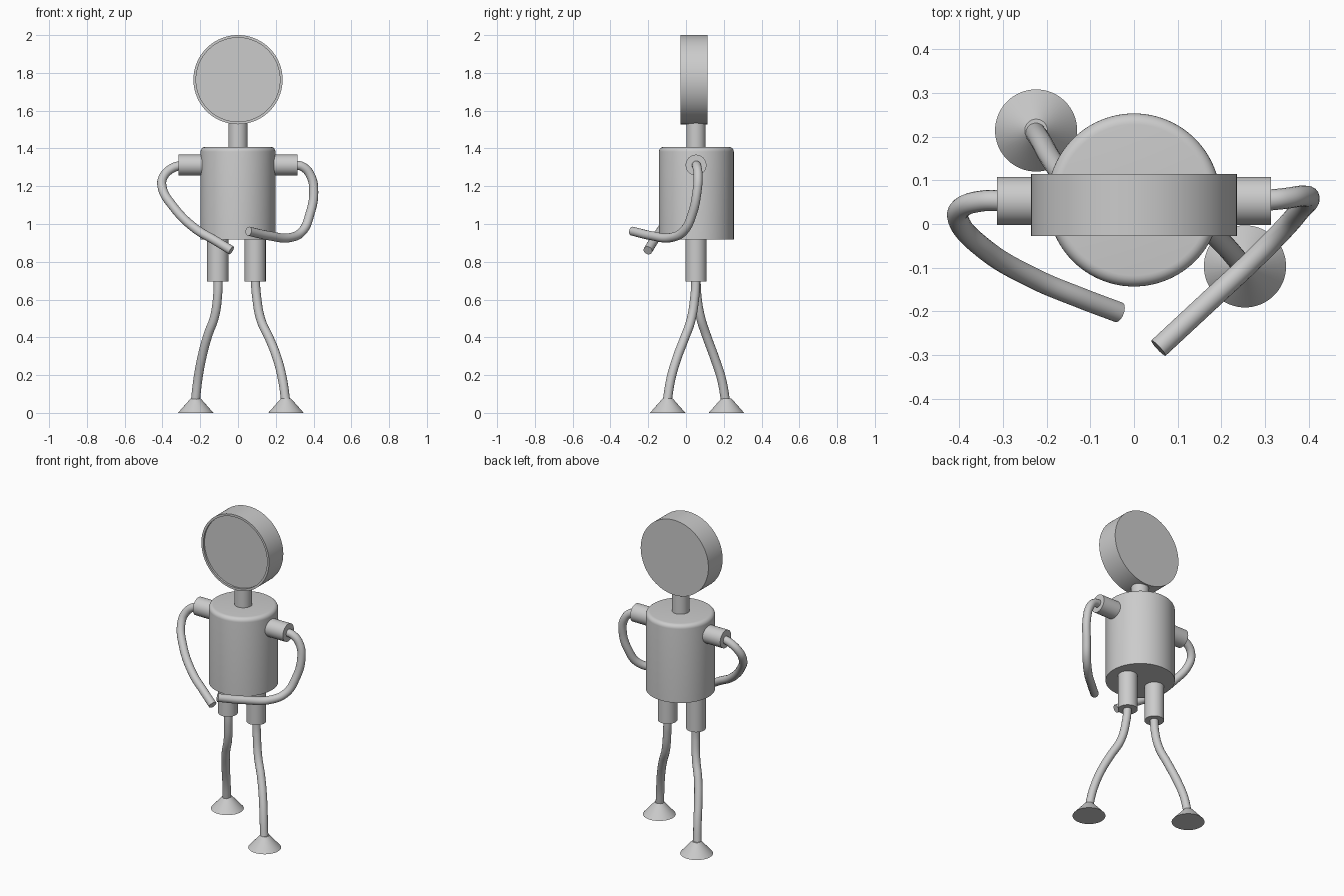
import bpy, bmesh, math
from mathutils import Vector

if "Cube" in bpy.data.objects:
    bpy.data.objects.remove(bpy.data.objects["Cube"])

YC = 0.053  # body axis depth


def smooth(obj):
    bpy.ops.object.select_all(action='DESELECT')
    obj.select_set(True)
    bpy.context.view_layer.objects.active = obj
    bpy.ops.object.shade_smooth_by_angle(angle=math.radians(35))


def cone(name, start, end, r1, r2=None):
    """Capped cylinder or cone between two points."""
    a, b = Vector(start), Vector(end)
    d = b - a
    bpy.ops.mesh.primitive_cone_add(
        vertices=64, radius1=r1, radius2=r1 if r2 is None else r2, depth=d.length,
        location=(a + b) / 2, rotation=d.to_track_quat('Z', 'Y').to_euler())
    obj = bpy.context.object
    obj.name = name
    smooth(obj)
    return obj


def tube(name, points, radius=0.024):
    """Smooth capped tube through the points."""
    cu = bpy.data.curves.new(name, 'CURVE')
    cu.dimensions = '3D'
    cu.bevel_depth = radius
    cu.bevel_resolution = 6
    cu.resolution_u = 12
    cu.use_fill_caps = True
    sp = cu.splines.new('BEZIER')
    sp.bezier_points.add(len(points) - 1)
    for bp, p in zip(sp.bezier_points, points):
        bp.co = p
        bp.handle_left_type = bp.handle_right_type = 'AUTO'
    obj = bpy.data.objects.new(name, cu)
    bpy.context.collection.objects.link(obj)
    bpy.ops.object.select_all(action='DESELECT')
    obj.select_set(True)
    bpy.context.view_layer.objects.active = obj
    bpy.ops.object.convert(target='MESH')
    smooth(bpy.context.object)


def lathe(name, profile, location, rotation=(0, 0, 0), steps=96):
    """Spin an (r, z) profile that starts and ends on the axis."""
    bm = bmesh.new()
    vs = [bm.verts.new((r, 0, z)) for r, z in profile]
    es = [bm.edges.new(pair) for pair in zip(vs, vs[1:])]
    bmesh.ops.spin(bm, geom=vs + es, axis=(0, 0, 1), cent=(0, 0, 0),
                   angle=math.tau, steps=steps)
    bmesh.ops.remove_doubles(bm, verts=bm.verts, dist=1e-5)
    bmesh.ops.recalc_face_normals(bm, faces=bm.faces)
    me = bpy.data.meshes.new(name)
    bm.to_mesh(me)
    bm.free()
    obj = bpy.data.objects.new(name, me)
    obj.location, obj.rotation_euler = location, rotation
    bpy.context.collection.objects.link(obj)
    smooth(obj)


# Head: disc facing front with a shallow recessed face
lathe('head', [(0, 0), (0.236, 0), (0.236, 0.142), (0.222, 0.142), (0.222, 0.13), (0, 0.13)],
      (0, 0.114, 1.764), (math.pi / 2, 0, 0))

# Neck
cone('neck', (0, YC, 1.40), (0, YC, 1.54), 0.051)

# Torso with rounded top edge
R, TOP, B = 0.198, 1.408, 0.025
arc = [(R - B + B * math.cos(t), TOP - B + B * math.sin(t))
       for t in (i * math.pi / 12 for i in range(7))]
lathe('torso', [(0, 0.918), (R, 0.918)] + arc + [(0, TOP)], (0, 0.055, 0))

# Shoulders
for side, s in (('left', -1), ('right', 1)):
    cone(side + '_shoulder', (s * 0.15, YC, 1.312), (s * 0.314, YC, 1.312), 0.055)

# Hips and feet
for side, hx, fx, fy in (('left', -0.107, -0.224, 0.214), ('right', 0.091, 0.254, -0.097)):
    cone(side + '_hip', (hx, YC, 0.695), (hx, YC, 0.95), 0.056)
    cone(side + '_foot', (fx, fy, 0), (fx, fy, 0.077), 0.094, 0.026)

# Legs
tube('left_leg', [(-0.105, YC, 0.72), (-0.108, 0.058, 0.62), (-0.124, 0.076, 0.51),
                  (-0.160, 0.108, 0.41), (-0.192, 0.152, 0.29), (-0.212, 0.188, 0.18),
                  (-0.226, 0.21, 0.06)])
tube('right_leg', [(0.091, YC, 0.72), (0.098, 0.047, 0.62), (0.122, 0.026, 0.49),
                   (0.168, -0.010, 0.39), (0.207, -0.048, 0.29), (0.235, -0.080, 0.18),
                   (0.253, -0.1, 0.06)])

# Arms
tube('left_arm', [(-0.29, YC, 1.312), (-0.345, 0.053, 1.297), (-0.395, 0.037, 1.25),
                  (-0.402, 0.010, 1.197), (-0.345, -0.055, 1.095), (-0.228, -0.125, 0.977),
                  (-0.12, -0.170, 0.912), (-0.035, -0.202, 0.86)])
tube('right_arm', [(0.29, YC, 1.312), (0.342, 0.058, 1.303), (0.385, 0.064, 1.255),
                   (0.401, 0.058, 1.17), (0.380, 0.032, 1.05), (0.342, -0.012, 0.963),
                   (0.275, -0.080, 0.928), (0.17, -0.178, 0.937), (0.056, -0.284, 0.962)])
